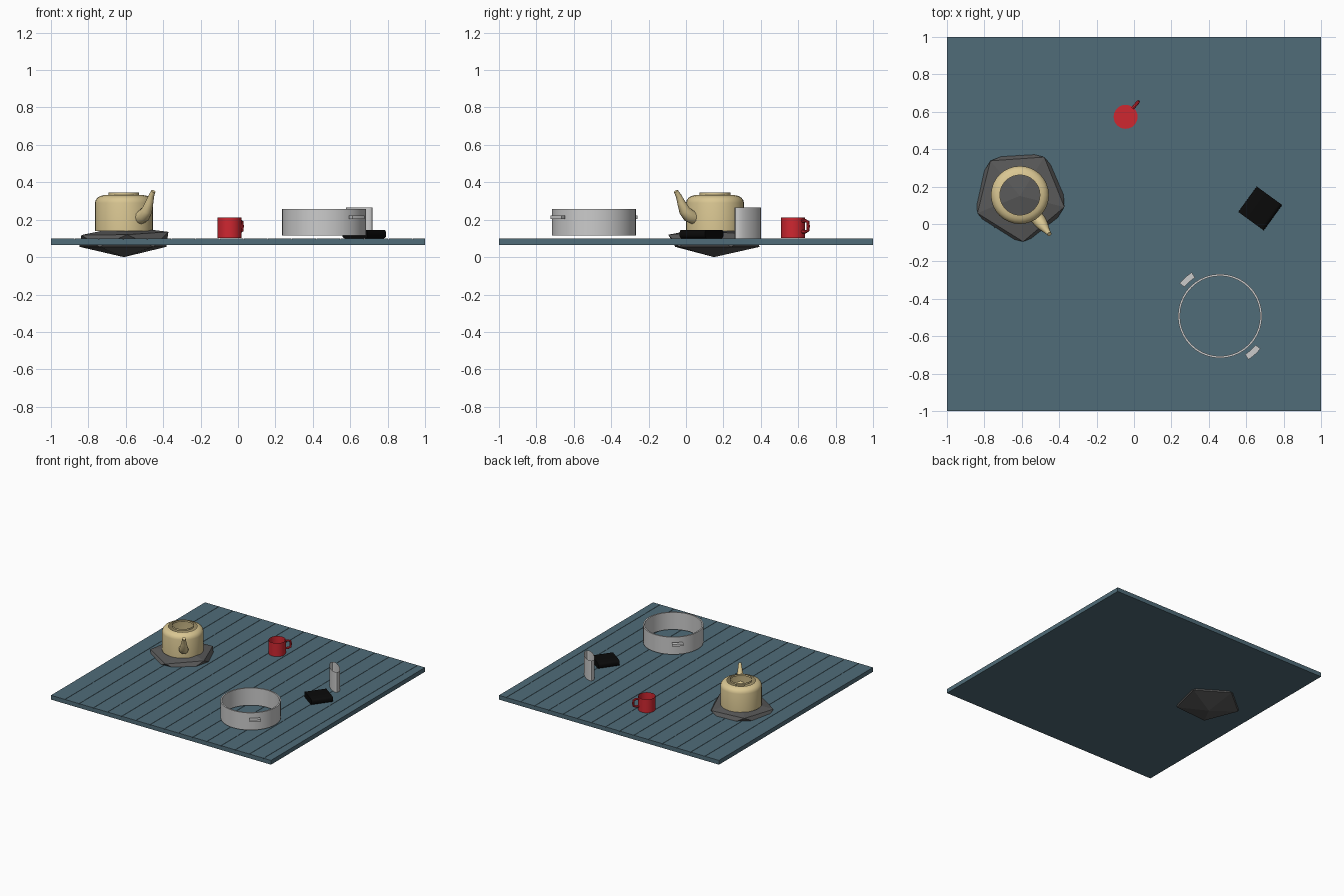
import bpy, bmesh, math
from mathutils import Vector, Matrix

if "Cube" in bpy.data.objects:
    bpy.data.objects.remove(bpy.data.objects["Cube"])


def paint(name, rgb):
    m = bpy.data.materials.new(name)
    m.diffuse_color = (*rgb, 1)
    m.use_nodes = True
    m.node_tree.nodes["Principled BSDF"].inputs["Base Color"].default_value = m.diffuse_color
    return m


TEAL = paint("teal_wood", (0.08, 0.15, 0.19))
CREAM = paint("cream_enamel", (0.70, 0.57, 0.29))
RED = paint("red_enamel", (0.62, 0.02, 0.03))
STONE = paint("dark_stone", (0.10, 0.10, 0.10))
BLACK = paint("black", (0.003, 0.003, 0.003))


def finish(bm, name, mat=None, smooth=True, loc=(0, 0, 0), turn=0):
    bmesh.ops.recalc_face_normals(bm, faces=bm.faces)
    me = bpy.data.meshes.new(name)
    bm.to_mesh(me)
    bm.free()
    ob = bpy.data.objects.new(name, me)
    bpy.context.collection.objects.link(ob)
    ob.location = loc
    ob.rotation_euler.z = math.radians(turn)
    if mat:
        me.materials.append(mat)
    if smooth:
        bpy.ops.object.select_all(action='DESELECT')
        bpy.context.view_layer.objects.active = ob
        ob.select_set(True)
        bpy.ops.object.shade_smooth_by_angle(angle=math.radians(35))
    return ob


def bridge(bm, a, b):
    n = len(a)
    for i in range(n):
        bm.faces.new((a[i], a[(i + 1) % n], b[(i + 1) % n], b[i]))


def lathe(name, profile, loc, mat=None, n=32, closed=False, sx=1, sy=1, turn=0, floor=False):
    bm = bmesh.new()
    ang = [2 * math.pi * i / n for i in range(n)]
    rings = [[bm.verts.new((r * sx * math.cos(a), r * sy * math.sin(a), z)) for a in ang] for r, z in profile]
    for a, b in zip(rings, rings[1:]):
        bridge(bm, a, b)
    if closed:
        bridge(bm, rings[-1], rings[0])
    if floor:
        bm.faces.new(rings[0])
    return finish(bm, name, mat, True, loc, turn)


def tube(name, path, loc, turn, mat, n=12):
    # path of (x, z, radius) in the local xz plane
    bm = bmesh.new()
    rings = []
    for i, (x, z, r) in enumerate(path):
        p, q = path[max(i - 1, 0)], path[min(i + 1, len(path) - 1)]
        t = Vector((q[0] - p[0], 0, q[1] - p[1])).normalized()
        side = Vector((-t.z, 0, t.x))
        rings.append([bm.verts.new(Vector((x, 0, z)) + side * r * math.cos(a) + Vector((0, r * math.sin(a), 0)))
                      for a in (2 * math.pi * k / n for k in range(n))])
    for a, b in zip(rings, rings[1:]):
        bridge(bm, a, b)
    bm.faces.new(rings[-1])
    bm.faces.new(rings[0])
    return finish(bm, name, mat, True, loc, turn)


def box(bm, x0, x1, y0, y1, z0, z1):
    m = Matrix.Translation(((x0 + x1) / 2, (y0 + y1) / 2, (z0 + z1) / 2)) @ Matrix.Diagonal((x1 - x0, y1 - y0, z1 - z0, 1))
    return bmesh.ops.create_cube(bm, size=1, matrix=m)['verts']


# Plank deck: thin base with boards on top, last board narrower
bm = bmesh.new()
box(bm, -1, 1, -1, 1, 0.065, 0.094)
pitch = 0.129
for i in range(16):
    x0 = -1 + i * pitch
    x1 = min(x0 + pitch - 0.003, 1)
    box(bm, x0, x1, -1, 1, 0.094, 0.10)
finish(bm, "plank_deck", TEAL, False)

# Low-poly rock: flattened twenty-sided solid poking through the deck
bm = bmesh.new()
bm.verts.new((0, 0, 0.0))
bm.verts.new((0, 0, 0.165))
up = [0.125, 0.13, 0.118, 0.12, 0.135]
for i in range(5):
    for ang, z in ((58 + 72 * i, up[i]), (94 + 72 * i, 0.055)):
        a = math.radians(ang)
        bm.verts.new((0.245 * math.cos(a), 0.245 * math.sin(a), z))
bmesh.ops.convex_hull(bm, input=bm.verts)
finish(bm, "rock", STONE, False, (-0.61, 0.15, 0))

# Kettle: body, separate neck ring and spout
K = (-0.61, 0.155, 0)
lathe("kettle_body", [(0.155, 0.14), (0.155, 0.29), (0.151, 0.305), (0.141, 0.318),
                      (0.125, 0.327), (0.107, 0.331)], K, CREAM)
lathe("kettle_neck", [(0.082, 0.33), (0.082, 0.345)], K, CREAM)
tube("kettle_spout", [(0.14, 0.21, 0.036), (0.175, 0.222, 0.036), (0.205, 0.25, 0.03), (0.228, 0.295, 0.021),
                      (0.245, 0.33, 0.015), (0.262, 0.352, 0.012)], K, -53, CREAM)

# Mug and its loop handle
M = (-0.045, 0.573, 0)
lathe("mug_body", [(0.064, 0.102), (0.064, 0.212)], M, RED, floor=True)
tube("mug_handle", [(0.058, 0.135, 0.009), (0.085, 0.135, 0.009), (0.102, 0.142, 0.009), (0.105, 0.165, 0.009),
                    (0.102, 0.188, 0.009), (0.085, 0.195, 0.009), (0.058, 0.195, 0.009)], M, 50, RED, 8)

# Pot: open wall ring with two flat curved grips
P = (0.46, -0.492, 0)
lathe("pot_wall", [(0.225, 0.115), (0.225, 0.257), (0.214, 0.257), (0.214, 0.115)], P, n=40, closed=True)
for side, turn in (("back", 132), ("front", -48)):
    bm = bmesh.new()
    rings = []
    for k in range(7):
        a = math.radians(-9 + 3 * k)
        rings.append([bm.verts.new((r * math.cos(a), r * math.sin(a), z))
                      for r, z in ((0.245, 0.205), (0.278, 0.205), (0.278, 0.223), (0.245, 0.223))])
    for a, b in zip(rings, rings[1:]):
        bridge(bm, a, b)
    bm.faces.new(rings[0])
    bm.faces.new(rings[-1])
    finish(bm, side + "_pot_grip", None, True, P, turn)

# Upright flat flask: open oval sleeve
lathe("flask_sleeve", [(1, 0.10), (1, 0.265)], (0.648, 0.33, 0), n=24, sx=0.094, sy=0.036, turn=-44)

# Black pouch lying flat, long sides rounded
bm = bmesh.new()
vs = box(bm, -0.084, 0.084, -0.084, 0.084, 0.10, 0.146)
edges = [e for e in bm.edges if abs(e.verts[0].co.y - e.verts[1].co.y) > 0.1]
bmesh.ops.bevel(bm, geom=edges, offset=0.018, segments=4, profile=0.5, affect='EDGES')
finish(bm, "black_pouch", BLACK, True, (0.675, 0.083, 0), -36)
